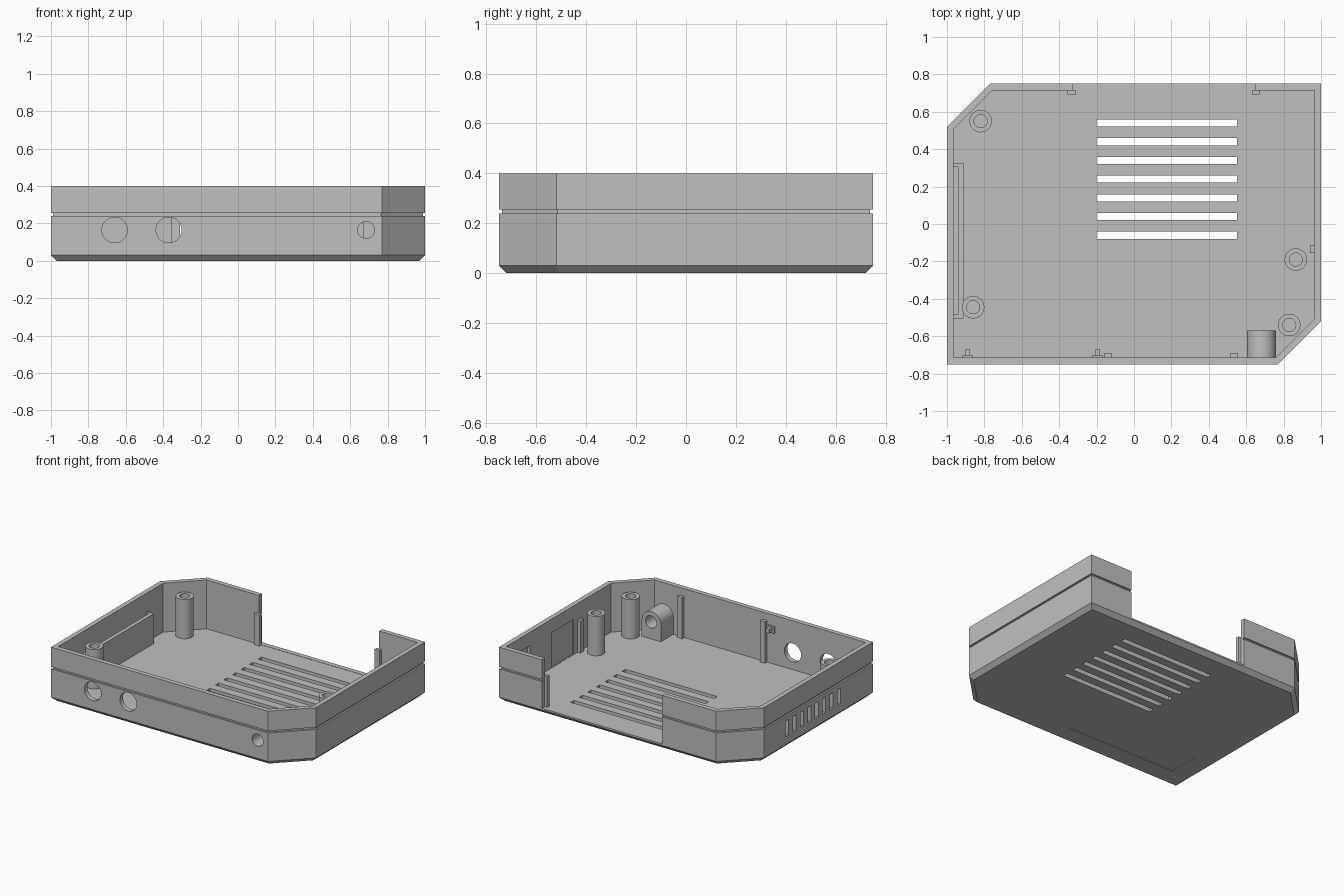
import bpy, bmesh, math
from mathutils import Matrix, Vector

if "Cube" in bpy.data.objects:
    bpy.data.objects.remove(bpy.data.objects["Cube"])

grey = bpy.data.materials.new("plain grey")
grey.diffuse_color = (0.53, 0.53, 0.53, 1)
grey.use_nodes = True
grey.node_tree.nodes["Principled BSDF"].inputs["Base Color"].default_value = grey.diffuse_color
FLOOR, WALL, TOP = 0.04, 0.035, 0.4


def make(name, bm, smooth=False):
    bmesh.ops.recalc_face_normals(bm, faces=bm.faces)
    me = bpy.data.meshes.new(name)
    bm.to_mesh(me)
    bm.free()
    ob = bpy.data.objects.new(name, me)
    bpy.context.collection.objects.link(ob)
    me.materials.append(grey)
    if smooth:
        bpy.ops.object.select_all(action='DESELECT')
        ob.select_set(True)
        bpy.context.view_layer.objects.active = ob
        bpy.ops.object.shade_smooth_by_angle(angle=math.radians(30))
    return ob


def add_box(bm, x0, x1, y0, y1, z0, z1):
    mid = Vector((x0 + x1, y0 + y1, z0 + z1)) / 2
    size = Matrix.Diagonal((x1 - x0, y1 - y0, z1 - z0, 1))
    bmesh.ops.create_cube(bm, size=1, matrix=Matrix.Translation(mid) @ size)


def add_hole_y(bm, x, z, r, y0, y1):
    bmesh.ops.create_cone(bm, cap_ends=True, segments=40, radius1=r, radius2=r, depth=y1 - y0,
                          matrix=Matrix.Translation((x, (y0 + y1) / 2, z)) @ Matrix.Rotation(math.pi / 2, 4, 'X'))


def boxes(name, *specs):
    bm = bmesh.new()
    for s in specs:
        add_box(bm, *s)
    return make(name, bm)


def cut(ob, bm):
    tool = make("cutter", bm)
    tool.hide_render = True
    mod = ob.modifiers.new("cut", 'BOOLEAN')
    mod.operation, mod.solver, mod.object = 'DIFFERENCE', 'EXACT', tool
    bpy.context.view_layer.objects.active = ob
    bpy.ops.object.modifier_apply(modifier=mod.name)
    bpy.data.objects.remove(tool)


def outline(d):
    # rectangle with two opposite chamfered corners, inset by d
    a, b, c = 1 - d, 0.75 - d, 0.23 - d * (2 - math.sqrt(2))
    return [(-a, -b), (a - c, -b), (a, -b + c), (a, b), (-a + c, b), (-a, b - c)]


# Tray shell: bevelled foot, groove round the outside, hollow inside
bm = bmesh.new()
levels = [(0.03, 0), (0, 0.03), (0, 0.24), (0.012, 0.24), (0.012, 0.255), (0, 0.255),
          (0, TOP), (WALL, TOP), (WALL, FLOOR)]
rings = [[bm.verts.new((x, y, z)) for x, y in outline(d)] for d, z in levels]
for lo, hi in zip(rings, rings[1:]):
    for i in range(6):
        j = (i + 1) % 6
        bm.faces.new((lo[i], lo[j], hi[j], hi[i]))
bm.faces.new(rings[0])
bm.faces.new(rings[-1])
tray = make("tray_shell", bm)

# Openings: rear panel gap, floor vents, side vents, wall recesses, label recess
bm = bmesh.new()
add_box(bm, -0.33, 0.65, 0.7, 0.9, FLOOR + 0.002, 0.6)
for i in range(7):
    y = 0.54 - 0.1 * i
    add_box(bm, -0.2, 0.55, y - 0.019, y + 0.019, -0.1, 0.1)
for i in range(8):
    y = 0.25 - 0.086 * i
    add_box(bm, -1.1, -0.95, y - 0.018, y + 0.018, 0.09, 0.205)
add_box(bm, 0.95, 0.983, 0.44, 0.69, FLOOR + 0.002, 0.3)
add_box(bm, 0.95, 0.973, -0.07, 0.19, FLOOR + 0.002, 0.3)
add_box(bm, -0.83, 0.07, -0.59, -0.34, -0.1, 0.005)
cut(tray, bm)

# Front round ports
bm = bmesh.new()
for x, r in ((-0.66, 0.068), (-0.37, 0.068), (0.685, 0.045)):
    add_hole_y(bm, x, 0.165, r, -0.9, -0.69)
cut(tray, bm)

# Screw posts with blind holes
for k, (px, py) in enumerate([(-0.82, 0.55), (-0.86, -0.445), (0.865, -0.19), (0.83, -0.54)]):
    bm = bmesh.new()
    prof = [(0.06, FLOOR - 0.01), (0.06, 0.33), (0.035, 0.33), (0.035, 0.1)]
    n = 32
    loops = [[bm.verts.new((px + r * math.cos(2 * math.pi * i / n), py + r * math.sin(2 * math.pi * i / n), z))
              for i in range(n)] for r, z in prof]
    for lo, hi in zip(loops, loops[1:]):
        for i in range(n):
            j = (i + 1) % n
            bm.faces.new((lo[i], lo[j], hi[j], hi[i]))
    bm.faces.new(loops[0])
    bm.faces.new(loops[-1])
    make(f"screw_post_{k + 1}", bm, True)

# Arched block behind the small front port
bm = bmesh.new()
cx, cz, r = 0.682, 0.165, 0.078
pts = [(cx - r, FLOOR - 0.01), (cx + r, FLOOR - 0.01)]
pts += [(cx + r * math.cos(math.pi * i / 20), cz + r * math.sin(math.pi * i / 20)) for i in range(21)]
face = bm.faces.new([bm.verts.new((x, -0.718, z)) for x, z in pts])
ext = bmesh.ops.extrude_face_region(bm, geom=[face])
bmesh.ops.translate(bm, vec=(0, 0.148, 0), verts=[v for v in ext["geom"] if isinstance(v, bmesh.types.BMVert)])
block = make("port_block", bm, True)
bm = bmesh.new()
add_hole_y(bm, 0.685, cz, 0.045, -0.9, -0.4)
cut(block, bm)

# Baffle behind the side vents, joined to the wall at both ends
boxes("vent_baffle", (-0.94, -0.912, -0.505, 0.325, FLOOR - 0.01, 0.26),
      (-0.97, -0.94, -0.505, -0.485, FLOOR - 0.01, 0.26),
      (-0.97, -0.94, 0.305, 0.325, FLOOR - 0.01, 0.26))

# Guide lips beside the rear gap
for name, x0, x1 in (("left_guide_lip", -0.355, -0.31), ("right_guide_lip", 0.63, 0.67)):
    boxes(name, (x0, x1, 0.692, 0.717, FLOOR - 0.01, 0.27))

# Upright ribs on the front and right walls
for name, x in (("front_rib_middle", -0.14), ("front_rib_right", 0.535)):
    boxes(name, (x - 0.02, x + 0.02, -0.717, -0.69, FLOOR - 0.01, 0.345))
boxes("side_rib", (0.942, 0.967, -0.155, -0.115, FLOOR - 0.01, 0.275))

# Small clips high on the front wall
for name, x in (("clip_left", -0.89), ("clip_middle", -0.195)):
    boxes(name, (x - 0.03, x + 0.03, -0.718, -0.702, 0.27, 0.32),
          (x - 0.014, x + 0.014, -0.702, -0.67, 0.28, 0.31))
